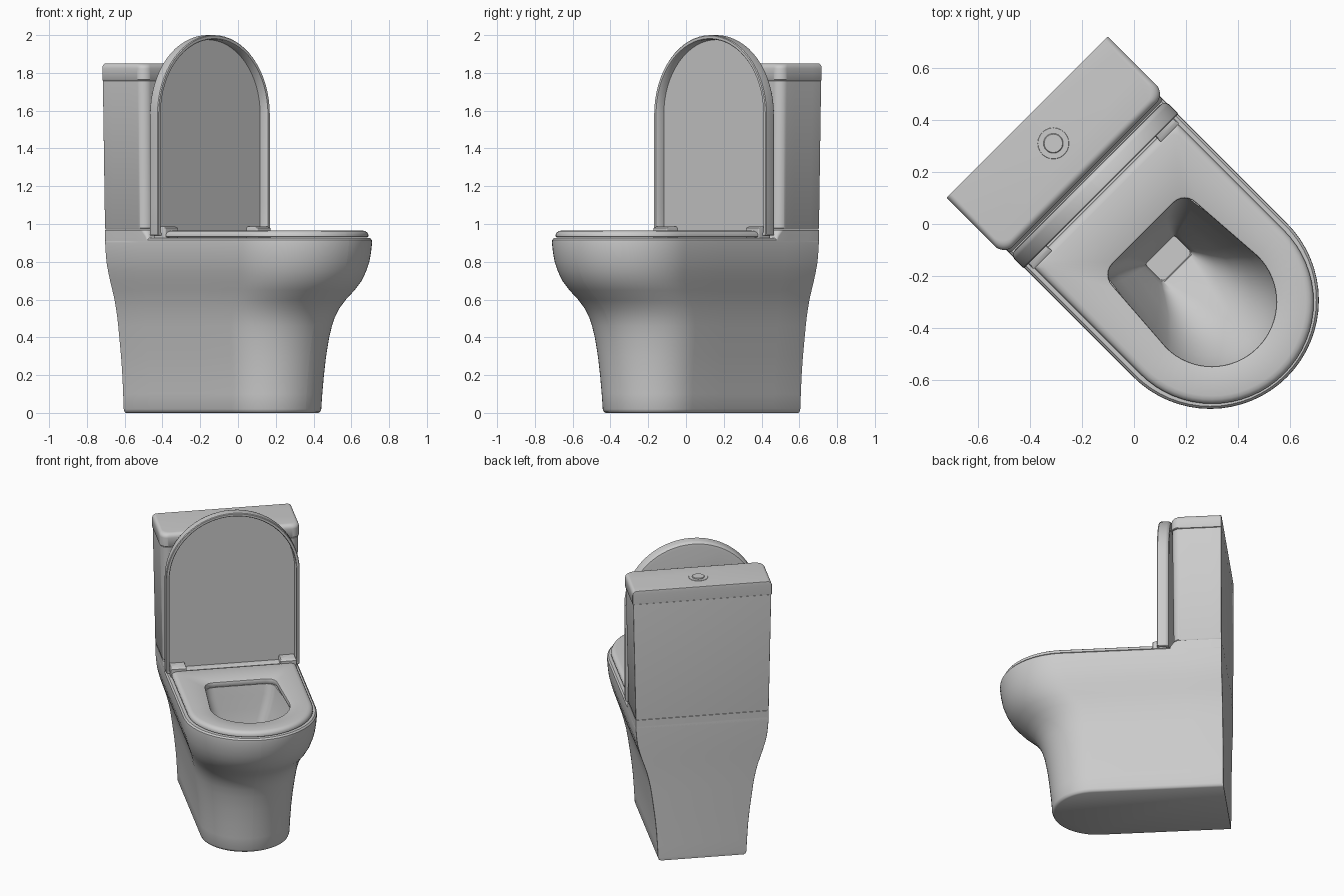
import bpy, bmesh, math

if "Cube" in bpy.data.objects:
    bpy.data.objects.remove(bpy.data.objects["Cube"])

S = math.sqrt(0.5)


def place(f, a, z):
    """Local (forward, across, up) to world: the model is turned 45 degrees."""
    return ((f + a) * S, (a - f) * S, z)


def outline(b, front, w, rf, rb=0.004, wb=None):
    """D / rounded-rectangle outline from back b to front, half width w."""
    wb = w if wb is None else wb
    half = []
    for i in range(7):                              # back corner
        t = math.pi - i / 6 * math.pi / 2
        half.append((b + rb + rb * math.cos(t), wb - rb + rb * math.sin(t)))
    for i in range(1, 4):                           # straight side
        k = i / 4
        half.append((b + rb + (front - rf - b - rb) * k, wb + (w - wb) * k))
    for i in range(17):                             # front corner
        t = math.pi / 2 * (1 - i / 16)
        half.append((front - rf + rf * math.cos(t), w - rf + rf * math.sin(t) + 1e-4))
    return half + [(p, -q) for p, q in reversed(half)]


def loft(name, rings, closed=False, upright=False):
    """Skin a list of (height, outline arguments) rings."""
    bm = bmesh.new()
    rows = []
    for h, args in rings:
        rows.append([bm.verts.new(place(h, q, p) if upright else place(p, q, h))
                     for p, q in outline(*args)])
    n = len(rows[0])
    pairs = list(zip(rows, rows[1:]))
    if closed:
        pairs.append((rows[-1], rows[0]))
    else:
        bm.faces.new(rows[0][::-1])
        bm.faces.new(rows[-1])
    for r0, r1 in pairs:
        for i in range(n):
            j = (i + 1) % n
            bm.faces.new((r0[i], r0[j], r1[j], r1[i]))
    bmesh.ops.remove_doubles(bm, verts=bm.verts, dist=5e-5)
    bmesh.ops.recalc_face_normals(bm, faces=bm.faces)
    me = bpy.data.meshes.new(name)
    bm.to_mesh(me)
    bm.free()
    ob = bpy.data.objects.new(name, me)
    bpy.context.collection.objects.link(ob)
    bpy.ops.object.select_all(action='DESELECT')
    ob.select_set(True)
    bpy.context.view_layer.objects.active = ob
    bpy.ops.object.shade_smooth_by_angle(angle=math.radians(38))
    return ob


BACK = -0.58

# Bowl body: height, half width, centre of the rounded front
profile = [(0, .262, .23), (.006, .272, .23), (.02, .278, .23), (.1, .282, .232),
           (.2, .288, .236), (.3, .298, .238), (.4, .311, .243), (.46, .319, .252),
           (.5, .325, .262), (.55, .335, .282), (.6, .347, .317), (.65, .363, .36),
           (.7, .38, .389), (.75, .395, .401), (.8, .407, .408), (.85, .413, .412),
           (.9, .417, .414), (.915, .416, .414), (.925, .407, .414)]
body = [(z, (BACK, c + w, w, w)) for z, w, c in profile]
# Basin hollow running down to the drain
body += [(.925, (.04, .69, .265, .265, .06, .22)),
         (.86, (.05, .67, .25, .25, .06, .21)),
         (.77, (.06, .625, .222, .222, .06, .185)),
         (.68, (.075, .56, .19, .19, .055, .155)),
         (.60, (.095, .48, .155, .14, .04, .13)),
         (.53, (.115, .38, .12, .09, .025, .105)),
         (.47, (.13, .29, .095, .04, .015, .09)),
         (.43, (.14, .24, .08, .015, .01)),
         (.34, (.14, .235, .078, .015, .01))]
loft("bowl_body", body)

# Raised platform under the tank
loft("tank_platform", [(.90, (BACK, -.25, .416, .01)),
                       (.935, (BACK, -.26, .417, .02)),
                       (.969, (BACK, -.275, .417, .04))])

# Tank
loft("tank", [(.971, (BACK, -.285, .413, .05)), (.978, (BACK, -.28, .418, .05)),
              (1.757, (BACK, -.272, .434, .05)), (1.76, (BACK, -.275, .431, .05))])

# Tank lid with rounded upper edge
lid = [(1.761, (BACK, -.271, .435, .05)), (1.765, (BACK, -.268, .438, .05))]
for i in range(7):
    t = i / 6 * math.pi / 2
    d = .028 * (1 - math.cos(t))
    lid.append((1.822 + .028 * math.sin(t), (BACK, -.268 - d, .438 - d * .8, .05)))
loft("tank_lid", lid)


def disc(name, r, z0, z1, bevel):
    f = -.438
    loft(name, [(z, (f - q, f + q, q, q, q)) for z, q in
                ((z0, r), (z1 - bevel, r), (z1, r - bevel))])


# Flush button and its collar
disc("button_collar", .06, 1.84, 1.852, .001)
disc("flush_button", .038, 1.845, 1.858, .003)


# Seat ring with softened edges
def seat_out(z, d):
    return (z, (-.17 + d, .814 - d, .39 - d, .39 - d, .025))


def seat_in(z, d):
    return (z, (.05 - d, .67 + d, .247 + d, .247 + d, .06 + d, .225 + d))


loft("seat", [seat_out(.929, .006), seat_out(.933, 0), seat_out(.945, 0),
              seat_out(.955, .006), seat_out(.962, .016), seat_out(.965, .03),
              seat_in(.965, .008), seat_in(.962, .002), seat_in(.955, 0),
              seat_in(.935, 0), seat_in(.929, .004)], closed=True)


# Raised cover: shallow upright shell
def cover(f, d, b=.94):
    return (f, (b, 2.0 - d, .42 - d, .42 - d, .006))


loft("seat_cover", [cover(-.253, .03), cover(-.25, .012), cover(-.24, .003),
                    cover(-.23, 0), cover(-.183, 0), cover(-.178, .004),
                    cover(-.178, .018, .952), cover(-.183, .022, .954),
                    cover(-.23, .024, .956)], upright=True)

# Hinges at the foot of the cover
for side, name in ((-1, "hinge_left"), (1, "hinge_right")):
    ob = loft(name, [(.925, (-.235, -.15, .05, .006)), (.978, (-.235, -.15, .05, .006)),
                     (.986, (-.23, -.165, .046, .006))])
    ob.location = place(0, side * .345, 0)
